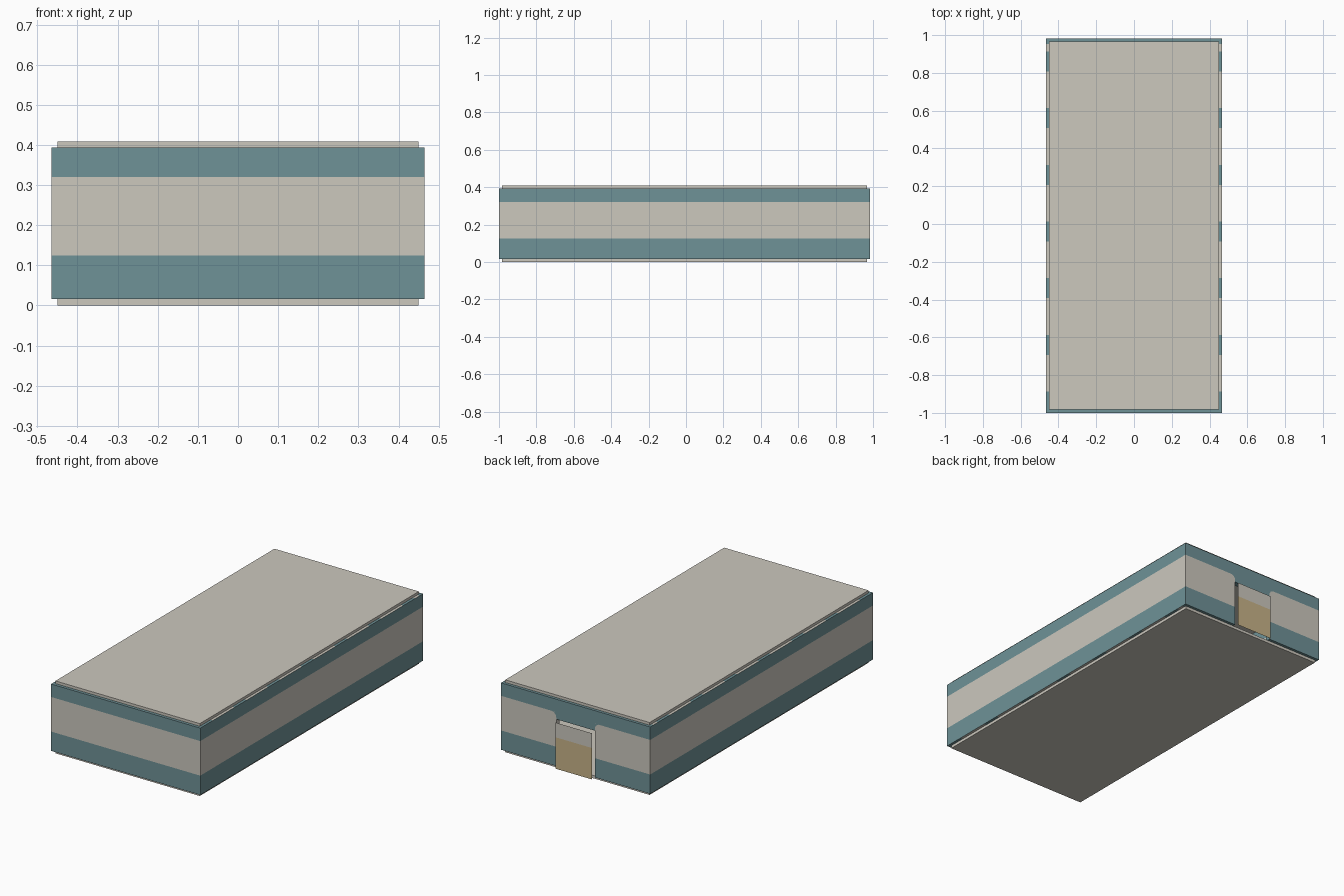
import bpy, bmesh, math
from mathutils import Vector

if "Cube" in bpy.data.objects:
    bpy.data.objects.remove(bpy.data.objects["Cube"])


def material(name, rgb):
    lin = [((c / 255 + 0.055) / 1.055) ** 2.4 for c in rgb]
    m = bpy.data.materials.new(name)
    m.diffuse_color = (*lin, 1)
    m.use_nodes = True
    m.node_tree.nodes["Principled BSDF"].inputs["Base Color"].default_value = m.diffuse_color
    return m


CREAM = material("cream", (204, 200, 190))
BLUE = material("dusty blue", (111, 146, 151))
TAN = material("tan", (200, 180, 137))

BAND = (0.125, 0.32)                                   # cream stripe heights
Z0, Z1 = 0.016, 0.393                                  # wall bottom and top
X, FRONT, BACK, T = 0.465, -1.0, 0.983, 0.03           # outer walls, thickness
RIM = [-0.94 + 0.3 * k for k in range(7)]              # blue patches on side rims


def finish(name, bm, mats):
    me = bpy.data.meshes.new(name)
    bm.to_mesh(me)
    bm.free()
    for m in mats:
        me.materials.append(m)
    ob = bpy.data.objects.new(name, me)
    bpy.context.collection.objects.link(ob)
    return ob


def box(bm, lo, hi):
    verts = bmesh.ops.create_cube(bm, size=1)["verts"]
    for v in verts:
        v.co = Vector([(a + b) / 2 + c * (b - a) for a, b, c in zip(lo, hi, v.co)])


def cut(bm, co, no):
    bmesh.ops.bisect_plane(bm, geom=bm.verts[:] + bm.edges[:] + bm.faces[:],
                           plane_co=co, plane_no=no)


def wall(name, boxes, patchy_rim=False):
    """Striped wall: cream between the band heights, blue elsewhere."""
    bm = bmesh.new()
    for lo, hi in boxes:
        box(bm, lo, hi)
    for z in BAND:
        cut(bm, (0, 0, z), (0, 0, 1))
    if patchy_rim:
        for y in RIM:
            for e in (-0.053, 0.053):
                cut(bm, (0, y + e, 0), (0, 1, 0))
    bm.normal_update()
    for f in bm.faces:
        c = f.calc_center_median()
        if abs(f.normal.z) > 0.9:
            blue = not patchy_rim or any(abs(c.y - y) < 0.053 for y in RIM)
        else:
            blue = not BAND[0] < c.z < BAND[1]
        f.material_index = int(blue)
    return finish(name, bm, (CREAM, BLUE))


def slab(name, lo, hi, mat):
    bm = bmesh.new()
    box(bm, lo, hi)
    return finish(name, bm, (mat,))


# Floor and roof slabs, slightly inset from the walls
slab("floor", (-0.45, -0.983, 0), (0.45, 0.967, Z0), CREAM)
slab("roof", (-0.45, -0.983, Z1), (0.45, 0.967, 0.408), CREAM)

# Striped walls
wall("front_wall", [((-X, FRONT, Z0), (X, FRONT + T, Z1))])
for side, s in (("left", -1), ("right", 1)):
    xs = sorted((s * X, s * (X - T)))
    wall(side + "_wall", [((xs[0], FRONT + T, Z0), (xs[1], BACK - T, Z1))], True)

# Back wall on both sides of the doorway, plus the lintel
DW, DH = 0.12, 0.28
wall("back_wall", [((-X, BACK - T, Z0), (-DW, BACK, Z1)),
                   ((DW, BACK - T, Z0), (X, BACK, Z1))])
slab("door_lintel", (-DW, BACK - T, DH), (DW, BACK, Z1), BLUE)

# Thin painted surround that rounds the stripe corners beside the door
bm = bmesh.new()
R = 0.03
for s in (-1, 1):
    pts = [(DW, BAND[1])]
    for i in range(7):
        a = math.pi / 2 * (1 + i / 6)
        pts.append((DW + R + R * math.cos(a), BAND[1] - R + R * math.sin(a)))
    f = bm.faces.new([bm.verts.new((s * x, BACK + 0.001, z)) for x, z in pts])
    f.normal_update()
    if f.normal.y < 0:
        f.normal_flip()
finish("door_surround", bm, (BLUE,))

# Door sheet standing just outside the opening: cream above, tan below
bm = bmesh.new()
rows = [[bm.verts.new((x, 1.0, z)) for x in (0.113, -0.113)] for z in (0.01, 0.187, 0.27)]
for i in range(2):
    f = bm.faces.new((rows[i][0], rows[i][1], rows[i + 1][1], rows[i + 1][0]))
    f.material_index = 1 - i
finish("door", bm, (CREAM, TAN))
